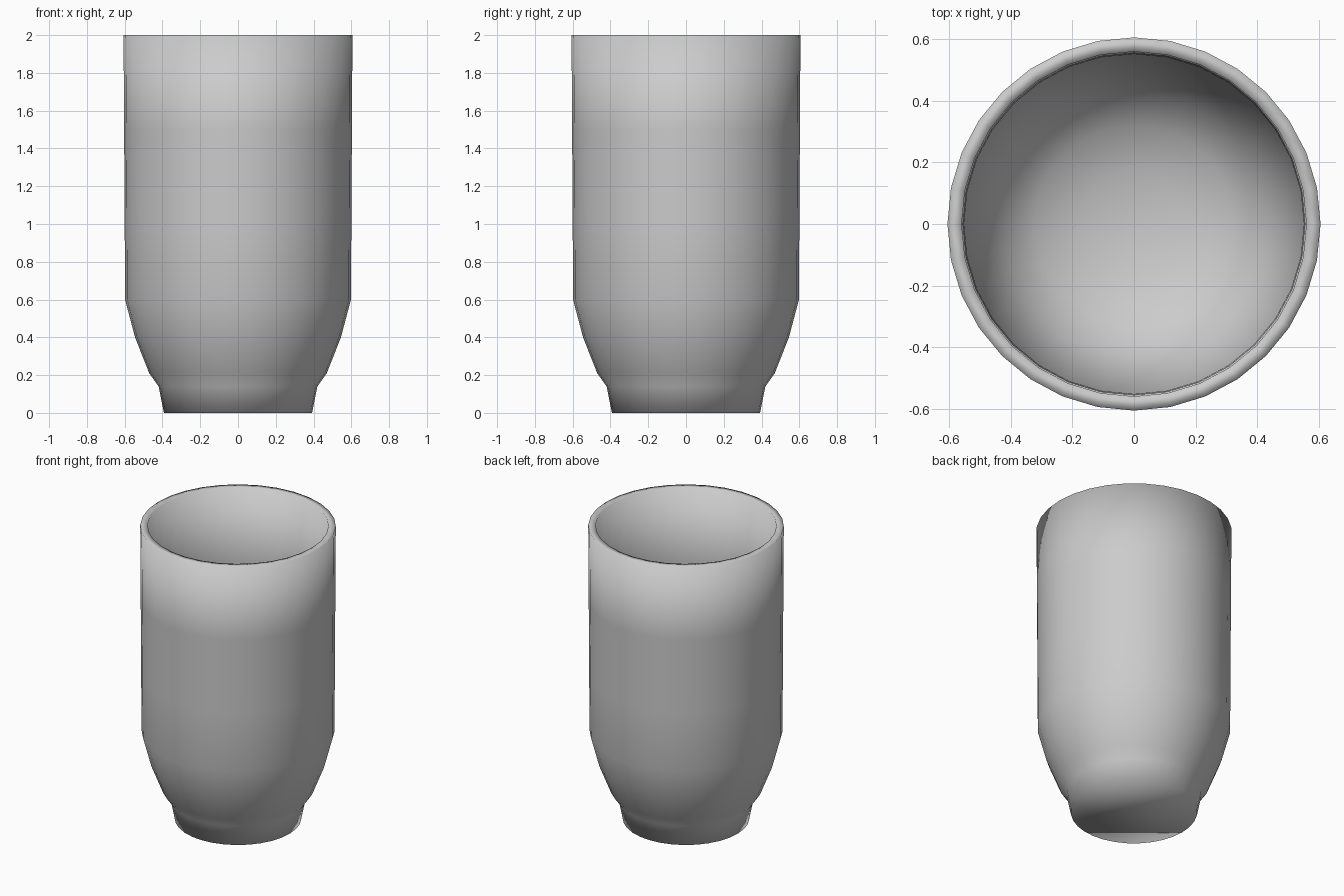
import bpy, bmesh, math

if "Cube" in bpy.data.objects:
    bpy.data.objects.remove(bpy.data.objects["Cube"])

SIDES = 32

# Outer wall from the foot up, over the rim, then down the inner bowl
profile = [
    (0.392, 0.0), (0.42, 0.14), (0.47, 0.21), (0.545, 0.40), (0.598, 0.60),
    (0.60, 1.0), (0.603, 1.5), (0.606, 2.0),
    (0.56, 2.0), (0.555, 1.5), (0.552, 1.0), (0.55, 0.62),
    (0.50, 0.42), (0.43, 0.27), (0.32, 0.18), (0.17, 0.13),
]


def ring(bm, r, z):
    angles = [2 * math.pi * i / SIDES for i in range(SIDES)]
    return [bm.verts.new((r * math.cos(a), r * math.sin(a), z)) for a in angles]


bm = bmesh.new()
rings = [ring(bm, r, z) for r, z in profile]

# Walls and rim
for low, high in zip(rings, rings[1:]):
    for i in range(SIDES):
        j = (i + 1) % SIDES
        bm.faces.new((low[i], low[j], high[j], high[i]))

# Flat underside and inner floor
bm.faces.new(rings[0][::-1])
centre = bm.verts.new((0, 0, 0.115))
for i in range(SIDES):
    bm.faces.new((rings[-1][i], rings[-1][(i + 1) % SIDES], centre))

bmesh.ops.recalc_face_normals(bm, faces=bm.faces[:])
for f in bm.faces:
    f.smooth = True

mesh = bpy.data.meshes.new("drinking_glass")
bm.to_mesh(mesh)
bm.free()
glass = bpy.data.objects.new("drinking_glass", mesh)
bpy.context.collection.objects.link(glass)
